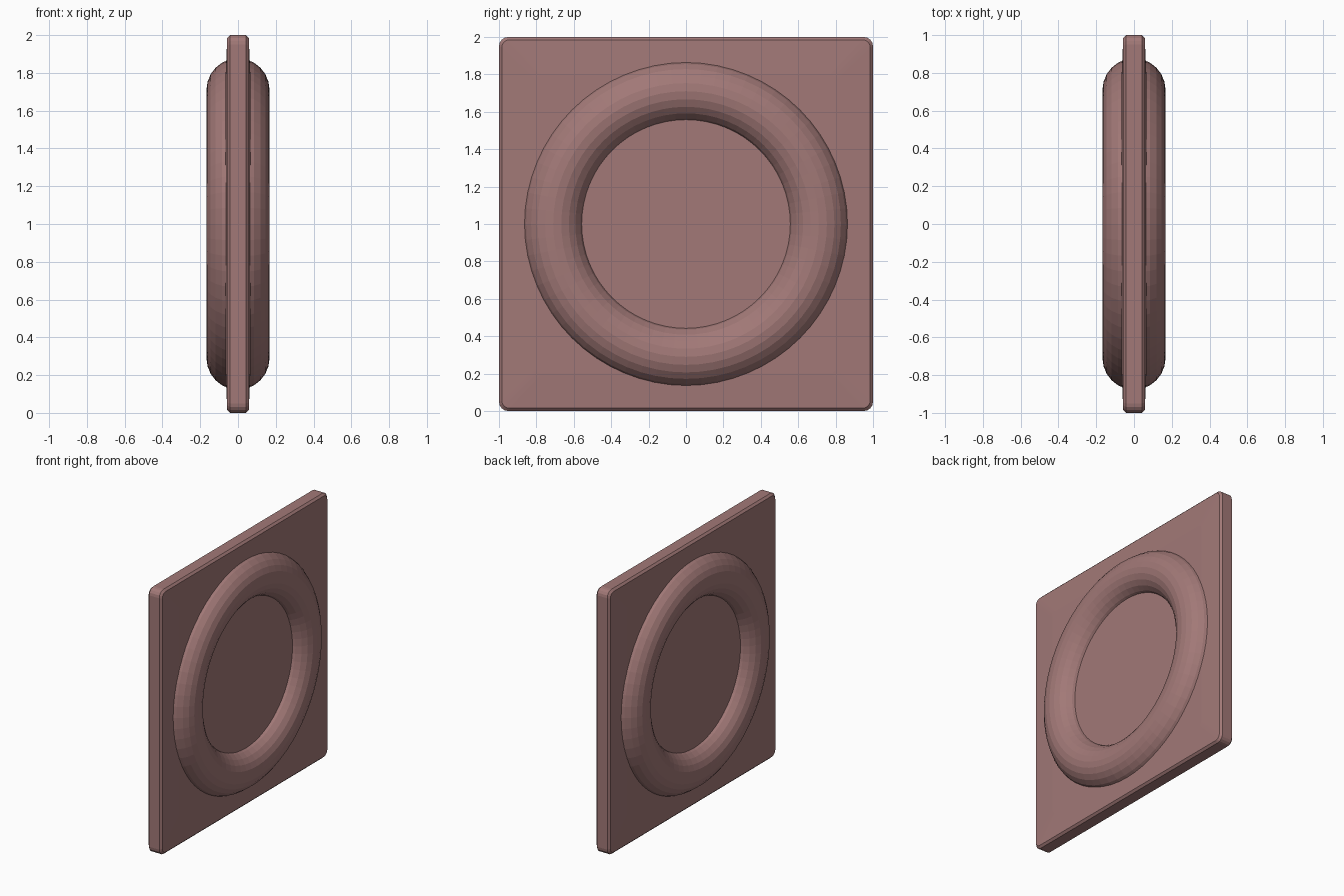
import bpy, bmesh
from math import sin, cos, pi

if "Cube" in bpy.data.objects:
    bpy.data.objects.remove(bpy.data.objects["Cube"])

mat = bpy.data.materials.new("dusty_rose")
mat.diffuse_color = (0.36, 0.19, 0.185, 1)
mat.use_nodes = True
mat.node_tree.nodes["Principled BSDF"].inputs["Base Color"].default_value = mat.diffuse_color


def make_object(name, bm):
    bmesh.ops.recalc_face_normals(bm, faces=bm.faces)
    mesh = bpy.data.meshes.new(name)
    bm.to_mesh(mesh)
    bm.free()
    mesh.materials.append(mat)
    obj = bpy.data.objects.new(name, mesh)
    bpy.context.collection.objects.link(obj)
    return obj


def rounded_square(half, radius, steps=4):
    """Points (y, z) around a square with rounded corners."""
    pts = []
    for k, (sy, sz) in enumerate([(1, 1), (-1, 1), (-1, -1), (1, -1)]):
        for i in range(steps + 1):
            a = pi / 2 * (k + i / steps)
            pts.append((sy * (half - radius) + radius * cos(a),
                        sz * (half - radius) + radius * sin(a)))
    return pts


# Square panel: soft rim and slightly swollen faces, lofted from back to front
bm = bmesh.new()
side = [(0.065, 0.80, 0.03), (0.057, 0.985, 0.04), (0.042, 1.0, 0.05)]
sections = [(-x, h, r) for x, h, r in side] + side[::-1]
rings = [[bm.verts.new((x, y, z + 1)) for y, z in rounded_square(h, r)]
         for x, h, r in sections]
n = len(rings[0])
for a, b in zip(rings, rings[1:]):
    for i in range(n):
        bm.faces.new((a[i], a[(i + 1) % n], b[(i + 1) % n], b[i]))
bm.faces.new(rings[0])
bm.faces.new(rings[-1])
make_object("square_panel", bm)

# Ring passing through the panel, raised on both faces
major, minor, around, tube = 0.71, 0.167, 64, 24
bm = bmesh.new()
rings = []
for i in range(around):
    a = 2 * pi * i / around
    ring = []
    for j in range(tube):
        t = 2 * pi * j / tube
        r = major + minor * cos(t)
        ring.append(bm.verts.new((minor * sin(t), r * cos(a), 1 + r * sin(a))))
    rings.append(ring)
for i in range(around):
    a, b = rings[i], rings[(i + 1) % around]
    for j in range(tube):
        k = (j + 1) % tube
        bm.faces.new((a[j], b[j], b[k], a[k]))
make_object("raised_ring", bm)
